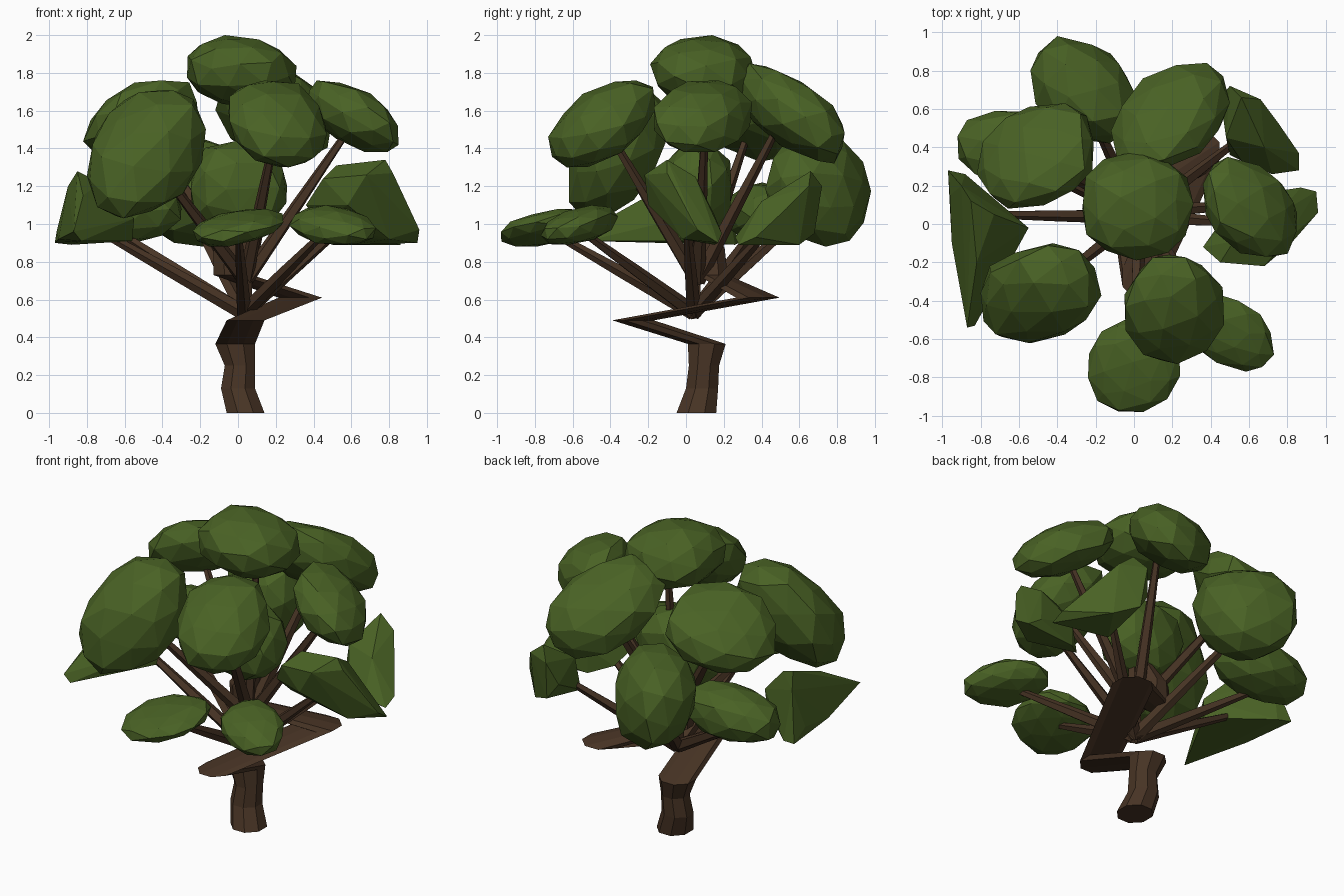
import bpy, bmesh, math, random
from mathutils import Vector, Matrix

if "Cube" in bpy.data.objects:
    bpy.data.objects.remove(bpy.data.objects["Cube"])

random.seed(4)


def material(name, rgb):
    m = bpy.data.materials.new(name)
    m.diffuse_color = (*rgb, 1)
    m.use_nodes = True
    m.node_tree.nodes["Principled BSDF"].inputs["Base Color"].default_value = m.diffuse_color
    return m


LEAF = material("leaf green", (0.067, 0.122, 0.018))
BARK = material("bark brown", (0.064, 0.034, 0.018))


def finish(bm, name, mat):
    bmesh.ops.recalc_face_normals(bm, faces=bm.faces)
    me = bpy.data.meshes.new(name)
    bm.to_mesh(me)
    bm.free()
    me.materials.append(mat)
    ob = bpy.data.objects.new(name, me)
    bpy.context.collection.objects.link(ob)
    return ob


def hull(points, name):
    bm = bmesh.new()
    for p in points:
        bm.verts.new(p)
    bmesh.ops.convex_hull(bm, input=bm.verts[:])
    loose = [v for v in bm.verts if not v.link_faces]
    bmesh.ops.delete(bm, geom=loose, context='VERTS')
    return finish(bm, name, LEAF)


def clump(name, xr, yr, zr, cxy=0, cxz=0, cyz=0):
    """Faceted slanted ellipsoid filling the given x, y and z ranges."""
    lo, hi = zip(xr, yr, zr)
    # Cholesky factors of the slant turn a unit ball into a leaning one
    b = math.sqrt(1 - cxy * cxy)
    d = (cyz - cxy * cxz) / b
    e = math.sqrt(max(0.08, 1 - cxz * cxz - d * d))
    slant = Matrix(((1, 0, 0), (cxy, b, 0), (cxz, d, e)))
    bm = bmesh.new()
    bmesh.ops.create_icosphere(bm, subdivisions=2, radius=1)
    turn = Matrix.Rotation(random.uniform(0, 6), 3, Vector((1, 2, 3)).normalized())
    pts = []
    for v in bm.verts:
        p = turn @ v.co
        p = Vector([math.copysign(abs(c) ** 0.9, c) for c in p])
        pts.append(slant @ (p * random.uniform(0.95, 1.06)))
    bm.free()
    mn = [min(p[i] for p in pts) for i in range(3)]
    mx = [max(p[i] for p in pts) for i in range(3)]
    pts = [[lo[i] + (hi[i] - lo[i]) * (p[i] - mn[i]) / (mx[i] - mn[i])
            for i in range(3)] for p in pts]
    return hull(pts, name)


def tube(name, rings, n):
    """Skin a list of vertex-coordinate rings with capped ends."""
    bm = bmesh.new()
    rows = [[bm.verts.new(p) for p in r] for r in rings]
    for a, b in zip(rows, rows[1:]):
        for i in range(n):
            j = (i + 1) % n
            bm.faces.new((a[i], a[j], b[j], b[i]))
    bm.faces.new(rows[0][::-1])
    bm.faces.new(rows[-1])
    return finish(bm, name, BARK)


# Leaf clumps: upper layer, then lower layer
clump("leaf_top", (-.27, .31), (-.19, .38), (1.61, 2.0), 0, -.1, -.05)
clump("leaf_upper_front", (-.05, .47), (-.73, -.16), (1.30, 1.76), 0, -.2, .5)
clump("leaf_upper_front_left", (-.80, -.17), (-.62, -.10), (1.03, 1.71), .15, .3, .4)
clump("leaf_upper_back_left", (-.82, -.21), (.08, .63), (1.33, 1.76), .2, .4, -.3)
clump("leaf_upper_back", (-.12, .50), (.27, .84), (1.32, 1.85), .35, -.2, -.6)
clump("leaf_upper_right", (.36, .85), (-.17, .35), (1.38, 1.76), -.3, -.5, .1)
clump("leaf_middle", (-.25, .26), (-.12, .24), (.95, 1.44))
clump("leaf_low_back", (-.54, .01), (.42, .98), (.88, 1.46), -.25, 0, -.1)
clump("leaf_low_back_left", (-.92, -.30), (.22, .59), (.89, 1.22), 0, .1, 0)
clump("leaf_low_front", (-.24, .24), (-.98, -.50), (.88, 1.08), .1, .4, .4)
clump("leaf_low_front_right", (.27, .73), (-.77, -.36), (.89, 1.10), -.35, -.2, .4)

# Wedge-shaped clumps on the left, right and back right
hull([(-.97, .28, .90), (-.88, .26, .89), (-.56, -.03, .91), (-.83, -.53, .91),
      (-.87, -.54, .96), (-.96, .15, .96), (-.85, .12, 1.28), (-.73, .05, 1.22),
      (-.90, .20, 1.20), (-.82, -.20, 1.15), (-.55, -.02, 1.03), (-.95, -.1, .92)],
     "leaf_low_left")
hull([(.36, -.12, 1.10), (.45, -.20, 1.24), (.52, -.09, 1.31), (.78, -.10, 1.34),
      (.68, -.22, 1.26), (.82, -.10, 1.27), (.96, .06, .97), (.95, .17, .90),
      (.87, .19, .95), (.60, .15, .89), (.60, .15, 1.05), (.75, .05, 1.25),
      (.42, -.06, 1.02), (.58, -.20, 1.10), (.80, -.02, .92), (.48, .05, .93)],
     "leaf_low_right")
hull([(.45, .66, 1.05), (.50, .72, 1.20), (.66, .65, 1.20), (.56, .66, 1.28),
      (.75, .53, 1.08), (.86, .37, .93), (.86, .28, .89), (.72, .26, .93),
      (.50, .36, .89), (.52, .68, .95), (.66, .60, .89), (.48, .45, 1.14),
      (.68, .40, 1.12), (.56, .33, .99)], "leaf_low_back_right")

# Zigzag trunk: level eight-sided rings (x, y, z, x radius, y radius)
path = [(.04, .055, 0, .10, .105), (0, .085, .13, .09, .085),
        (.01, .095, .25, .08, .08), (-.015, .11, .365, .105, .10),
        (.04, -.28, .49, .10, .11), (.33, .38, .61, .115, .115),
        (-.03, .14, .73, .10, .08), (-.04, .13, .87, .09, .075),
        (.02, .11, 1.0, .04, .04)]
tube("trunk", [[(x + rx * math.cos((i + .5) * math.pi / 4) / .924,
                 y + ry * math.sin((i + .5) * math.pi / 4) / .924, z)
                for i in range(8)] for x, y, z, rx, ry in path], 8)

# Branches fan out: the upper ones start higher than the lower ones
low, high = Vector((.03, .04, .53)), Vector((.04, .06, .70))
upper = [(-.46, -.34, 1.35), (-.50, .34, 1.52), (.20, -.42, 1.50),
         (.24, .52, 1.58), (.60, .10, 1.52)]
lower = [(.08, .08, 1.75), (.60, .48, 1.02), (.60, 0, 1.03), (-.27, .68, 1.1),
         (-.70, .38, 1.0), (0, -.72, .96), (.48, -.58, .98), (-.80, .05, 1.0)]
for k, (root, e) in enumerate([(high, e) for e in upper] + [(low, e) for e in lower]):
    e = Vector(e)
    rot = (e - root).to_track_quat('Z', 'Y').to_matrix()
    tube(f"branch_{k + 1}",
         [[c + rot @ Vector((r * math.cos(i * math.tau / 5),
                             r * math.sin(i * math.tau / 5), 0)) for i in range(5)]
          for c, r in ((root, .042), (root.lerp(e, .5), .032), (e, .018))], 5)
